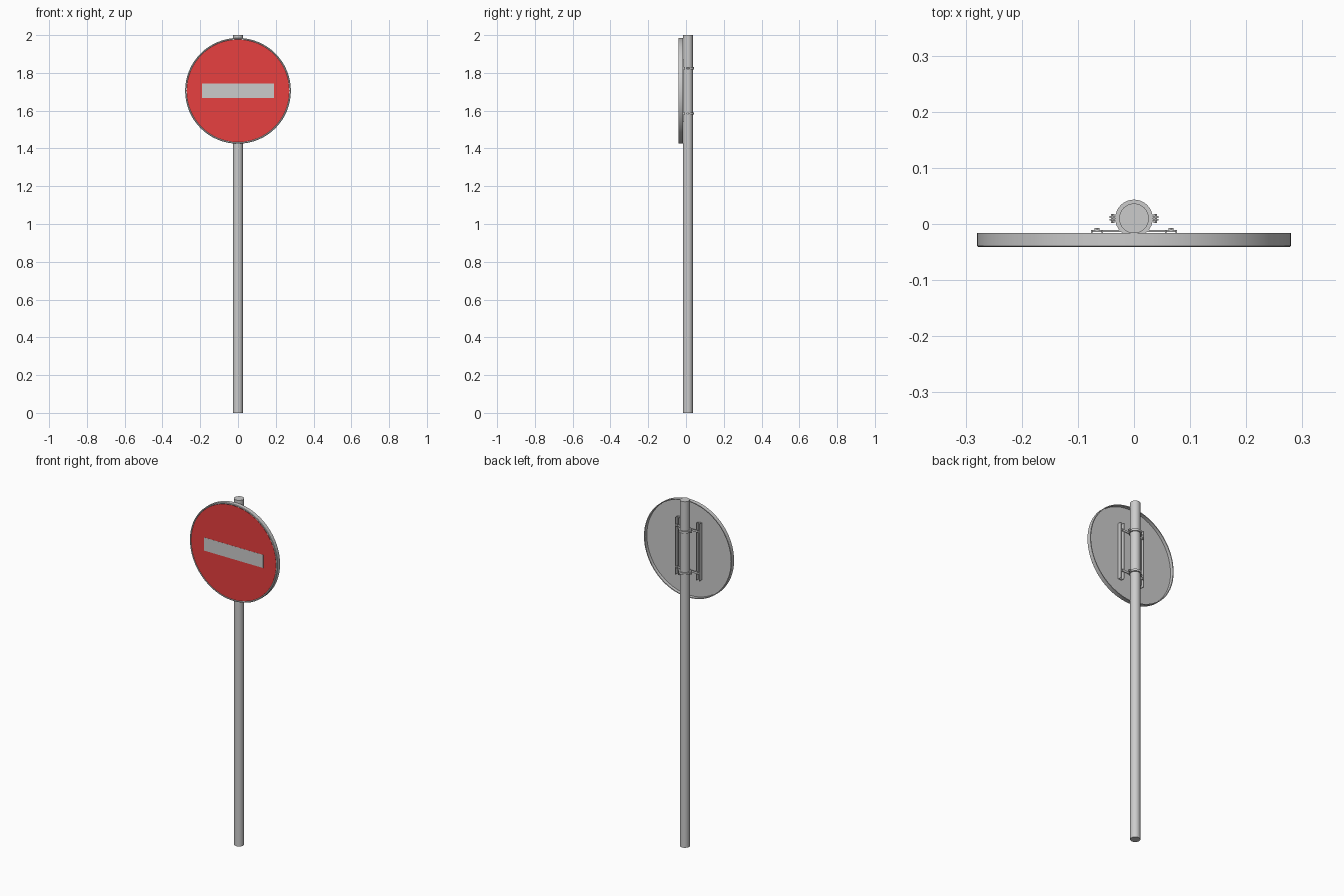
import bpy, bmesh, math
from mathutils import Matrix

if "Cube" in bpy.data.objects:
    bpy.data.objects.remove(bpy.data.objects["Cube"])

SIGN_Z = 1.705      # sign centre height
POLE_Y = 0.010      # pole axis
POLE_R = 0.0265


def finish(name, bm, color=None, smooth=True):
    bmesh.ops.recalc_face_normals(bm, faces=bm.faces[:])
    me = bpy.data.meshes.new(name)
    bm.to_mesh(me)
    bm.free()
    ob = bpy.data.objects.new(name, me)
    bpy.context.collection.objects.link(ob)
    if color:
        mat = bpy.data.materials.new(name + "_paint")
        mat.diffuse_color = color
        mat.use_nodes = True
        mat.node_tree.nodes["Principled BSDF"].inputs["Base Color"].default_value = mat.diffuse_color
        me.materials.append(mat)
    if smooth:
        bpy.ops.object.select_all(action='DESELECT')
        ob.select_set(True)
        bpy.context.view_layer.objects.active = ob
        bpy.ops.object.shade_smooth_by_angle(angle=math.radians(30))
    return ob


def lathe(name, profile, origin, axis, segs, closed=False, color=None):
    """Spin (radius, offset) points about the y or z axis."""
    bm = bmesh.new()
    pts = profile + profile[:1] if closed else profile
    vs = [bm.verts.new((r, h, 0) if axis == 'Y' else (r, 0, h)) for r, h in pts]
    edges = [bm.edges.new(p) for p in zip(vs, vs[1:])]
    bmesh.ops.spin(bm, geom=vs + edges, cent=(0, 0, 0), angle=math.tau, steps=segs,
                   axis=(0, 1, 0) if axis == 'Y' else (0, 0, 1))
    bmesh.ops.remove_doubles(bm, verts=bm.verts[:], dist=1e-5)
    bmesh.ops.translate(bm, verts=bm.verts[:], vec=origin)
    return finish(name, bm, color)


def box(name, x, y, z, color=None):
    bm = bmesh.new()
    bmesh.ops.create_cube(bm, size=1)
    for v in bm.verts:
        for i, (a, b) in enumerate((x, y, z)):
            v.co[i] = (a + b) / 2 + v.co[i] * (b - a)
    return finish(name, bm, color, False)


def bolt(name, r, depth, loc, segs):
    bm = bmesh.new()
    bmesh.ops.create_cone(bm, cap_ends=True, segments=segs, radius1=r, radius2=r, depth=depth,
                          matrix=Matrix.Translation(loc) @ Matrix.Rotation(math.pi / 2, 4, 'X'))
    return finish(name, bm, None, False)


# Pole
lathe("pole", [(0, 0), (POLE_R, 0), (POLE_R, 2), (0, 2)], (0, POLE_Y, 0), 'Z', 32)

# Sign plate: dished sheet with a folded rim, open at the back
lathe("sign_plate", [(0, -0.0395), (0.272, -0.0395), (0.274, -0.041), (0.278, -0.041),
                     (0.28, -0.039), (0.28, -0.016), (0.275, -0.016), (0.275, -0.035),
                     (0, -0.035)], (0, 0, SIGN_Z), 'Y', 64)

# Painted red face and pale bar
lathe("red_face", [(0, -0.0402), (0.2715, -0.0402), (0.2715, -0.0390), (0, -0.0390)],
      (0, 0, SIGN_Z), 'Y', 64, color=(0.8, 0.05, 0.05, 1))
box("white_bar", (-0.19, 0.19), (-0.0408, -0.039), (SIGN_Z - 0.038, SIGN_Z + 0.038))

# Vertical channel rails on the back of the plate
section = [(0.055, -0.035), (0.077, -0.035), (0.077, -0.011), (0.074, -0.011),
           (0.074, -0.032), (0.058, -0.032), (0.058, -0.011), (0.055, -0.011)]
for side, s in (("left", -1), ("right", 1)):
    bm = bmesh.new()
    face = bm.faces.new([bm.verts.new((s * x, y, SIGN_Z - 0.165)) for x, y in section])
    ext = bmesh.ops.extrude_face_region(bm, geom=[face], use_keep_orig=True)
    bmesh.ops.translate(bm, vec=(0, 0, 0.33),
                        verts=[g for g in ext["geom"] if isinstance(g, bmesh.types.BMVert)])
    finish(side + "_rail", bm, None, False)

# Pole clamps: cross strap, split ring, ears and bolts
for level, z in (("lower", 1.585), ("upper", 1.825)):
    h = 0.006
    box(level + "_strap", (-0.077, 0.077), (-0.0145, -0.0105), (z - h, z + h))
    lathe(level + "_clamp_ring", [(POLE_R, -h), (0.0335, -h), (0.0335, h), (POLE_R, h)],
          (0, POLE_Y, z), 'Z', 32, closed=True)
    for side, s in (("left", -1), ("right", 1)):
        x = sorted((s * 0.031, s * 0.044))
        for part, y in (("front", 0.0065), ("back", 0.0115)):
            box(f"{level}_{side}_{part}_ear", x, (y - 0.0005, y + 0.0025), (z - h, z + h))
        bolt(f"{level}_{side}_clamp_bolt", 0.0035, 0.016, (s * 0.038, POLE_Y, z), 6)
        bolt(f"{level}_{side}_rail_bolt", 0.005, 0.004, (s * 0.066, -0.0095, z), 6)
